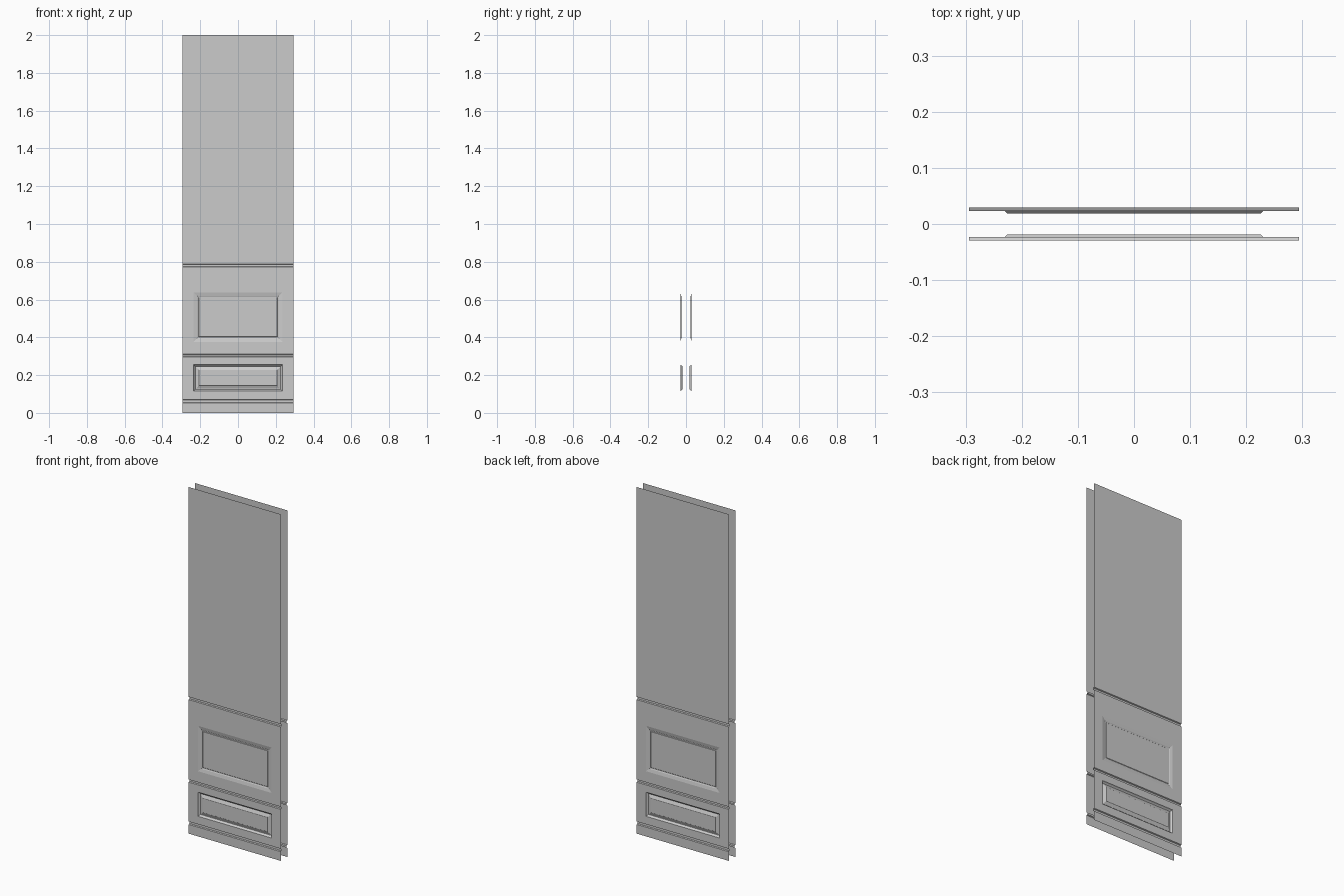
import bpy, bmesh

if "Cube" in bpy.data.objects:
    bpy.data.objects.remove(bpy.data.objects["Cube"])

W = 0.294      # half width of the door
Y = 0.0295     # distance of each skin from the centre plane
H = 2.0
GROOVES = [(0.053, 0.070), (0.297, 0.312), (0.773, 0.789)]
# Panels: half width, bottom, top, then rings of (inset, depth)
PANELS = [
    (0.235, 0.116, 0.255, [(0, 0), (0.004, 0.006), (0.009, 0.0105), (0.012, 0.0105),
                           (0.027, 0.004), (0.028, 0.003)]),
    (0.235, 0.376, 0.638, [(0, 0), (0.018, 0.004), (0.021, 0.006),
                           (0.026, 0.006), (0.028, 0.004)]),
]


def ring(bm, hw, z0, z1, depth):
    y = -Y + depth
    return [bm.verts.new(p) for p in ((-hw, y, z0), (hw, y, z0), (hw, y, z1), (-hw, y, z1))]


def bridge(bm, a, b):
    for i in range(4):
        j = (i + 1) % 4
        bm.faces.new((a[i], a[j], b[j], b[i]))


def door_skin(name, flip):
    bm = bmesh.new()

    # Vertical profile with the recessed horizontal grooves
    prof = [(0, 0)]
    for a, b in GROOVES:
        prof += [(a, 0), (a + 0.003, 0.006), (b - 0.003, 0.006), (b, 0)]
    prof.append((H, 0))
    rows = [[bm.verts.new((x, -Y + d, z)) for x in (-W, W)] for z, d in prof]
    for (z0, _), (z1, _), a, b in zip(prof, prof[1:], rows, rows[1:]):
        panel = next((p for p in PANELS if z0 < p[1] and p[2] < z1), None)
        border = [a[0], a[1], b[1], b[0]]
        if panel is None:
            bm.faces.new(border)
            continue
        # Moulded panel as nested rectangles closed by a flat field
        hw, lo, hi, steps = panel
        last = border
        for inset, depth in steps:
            nxt = ring(bm, hw - inset, lo + inset, hi - inset, depth)
            bridge(bm, last, nxt)
            last = nxt
        bm.faces.new(last)

    # The back skin mirrors the front one
    if flip:
        for v in bm.verts:
            v.co.y = -v.co.y
        bmesh.ops.reverse_faces(bm, faces=bm.faces[:])
    me = bpy.data.meshes.new(name)
    bm.to_mesh(me)
    bm.free()
    ob = bpy.data.objects.new(name, me)
    bpy.context.collection.objects.link(ob)


door_skin("door_front_skin", False)
door_skin("door_back_skin", True)
